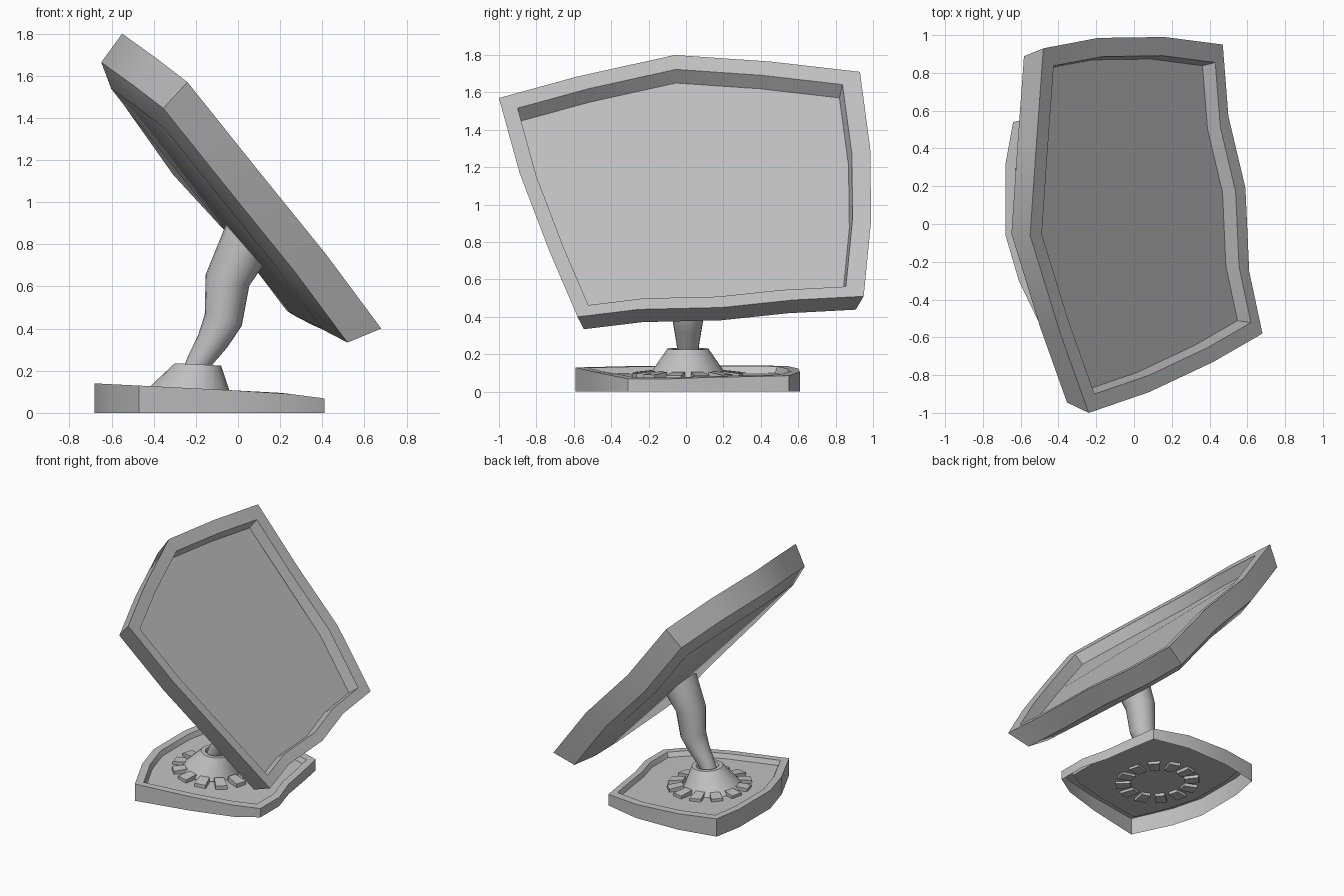
import bpy, bmesh, math
from mathutils import Vector

cube = bpy.data.objects.get("Cube")
if cube:
    bpy.data.objects.remove(cube, do_unlink=True)

grey = bpy.data.materials.new("plain_grey")
grey.use_nodes = True
COLOUR = (0.54, 0.54, 0.54, 1)
grey.diffuse_color = COLOUR
grey.node_tree.nodes["Principled BSDF"].inputs["Base Color"].default_value = COLOUR


def finish(name, bm, angle):
    """Turn a bmesh into a shaded, coloured object."""
    bmesh.ops.recalc_face_normals(bm, faces=bm.faces)
    mesh = bpy.data.meshes.new(name)
    bm.to_mesh(mesh)
    bm.free()
    mesh.materials.append(grey)
    obj = bpy.data.objects.new(name, mesh)
    bpy.context.collection.objects.link(obj)
    bpy.ops.object.select_all(action='DESELECT')
    obj.select_set(True)
    bpy.context.view_layer.objects.active = obj
    bpy.ops.object.shade_smooth_by_angle(angle=math.radians(angle))


def loft(name, rings, cap_start=False, cap_end=False, angle=45):
    """Skin a row of closed rings that share one point count."""
    bm = bmesh.new()
    loops = [[bm.verts.new(p) for p in ring] for ring in rings]
    n = len(loops[0])
    for a, b in zip(loops, loops[1:]):
        for i in range(n):
            j = (i + 1) % n
            bm.faces.new((a[i], a[j], b[j], b[i]))
    if cap_start:
        bm.faces.new(loops[0][::-1])
    if cap_end:
        bm.faces.new(loops[-1])
    finish(name, bm, angle)


def resize(ring, centre, scale, shift=(0, 0, 0)):
    c = Vector(centre)
    return [c + (Vector(p) - c) * scale + Vector(shift) for p in ring]


# Screen: tilted slab with a bezel, a recessed panel and a raised back
outline = [(-.24, -1, 1.57), (.08, -.89, 1.17), (.42, -.73, .75), (.68, -.58, .40),
           (.61, -.25, .44), (.59, .19, .45), (.50, .57, .49), (.47, .95, .51),
           (.16, .99, .92), (-.19, .985, 1.30), (-.48, .93, 1.71),
           (-.515, .45, 1.765), (-.55, -.06, 1.80), (-.39, -.58, 1.685)]
middle = (.07, 0, 1.08)
bezel = resize(outline, middle, .9, (0, 0, -.005))
back = resize(outline, middle, .95, (-.13, .005, -.10))
loft("screen", [resize(back, (-.06, 0, .98), .86, (-.035, 0, -.03)), back, outline, bezel,
                resize(bezel, middle, .98, (-.06, 0, -.06))], True, True)


# Base: open-bottomed tray with a sloping rim and sunken floor
def rim_height(x):
    return .14 - .05 * (x + .68) - .08 * max(0, x - .2)


plan = [(-.47, -.59), (-.05, -.5), (.25, -.41), (.41, -.31), (.41, -.08), (.35, .12),
        (.32, .32), (.28, .55), (0, .61), (-.35, .60), (-.64, .54), (-.68, .32),
        (-.68, -.06), (-.61, -.30)]
foot = [(x, y, 0) for x, y in plan]
rim = [(x, y, rim_height(x)) for x, y in plan]
lip = [(x, y, rim_height(x)) for x, y, z in resize(rim, (-.15, .03, .11), .9)]
floor = [(x, y, z - .035) for x, y, z in resize(lip, (-.15, .03, .11), .97)]
loft("base", [foot, rim, lip, floor], False, True)


def disc(x, z, radius, tilt, sides=20):
    """A ring of points tilted about the y axis."""
    ring = []
    for i in range(sides):
        a = math.tau * i / sides
        u = math.cos(a) * radius
        ring.append((x + u * math.cos(tilt), .01 + math.sin(a) * radius,
                     z + u * math.sin(tilt)))
    return ring


# Collar: skewed cone with a shallow socket at its top
loft("collar", [disc(-.24, .085, .21, -.05), disc(-.19, .23, .11, -.05),
                disc(-.19, .23, .08, -.05), disc(-.20, .20, .065, -.05)])

# Neck: bent tube that widens up to the back of the screen
stations = [(-.21, .19, .055, -.5), (-.18, .25, .06, -.45), (-.12, .34, .075, -.4),
            (-.07, .44, .092, -.3), (-.05, .63, .107, -.25), (.03, .795, .132, -.85)]
loft("neck", [disc(*station) for station in stations], True, True, 60)

# Ring of small blocks around the collar, set through the floor
bm = bmesh.new()
COUNT = 12
for i in range(COUNT):
    a = math.tau * (i + .5) / COUNT
    out = Vector((math.cos(a), math.sin(a), 0))
    side = Vector((-out.y, out.x, 0))
    corners = []
    for radius, half, low, high in ((.19, .034, -.025, .032), (.295, .042, -.025, .02)):
        for s, h in ((-1, low), (1, low), (1, high), (-1, high)):
            p = Vector((-.21, .01, 0)) + out * radius + side * half * s
            p.z = rim_height(p.x) - .035 + h
            corners.append(bm.verts.new(p))
    inner, outer = corners[:4], corners[4:]
    bm.faces.new(inner[::-1])
    bm.faces.new(outer)
    for k in range(4):
        m = (k + 1) % 4
        bm.faces.new((inner[k], inner[m], outer[m], outer[k]))
finish("collar_blocks", bm, 20)
